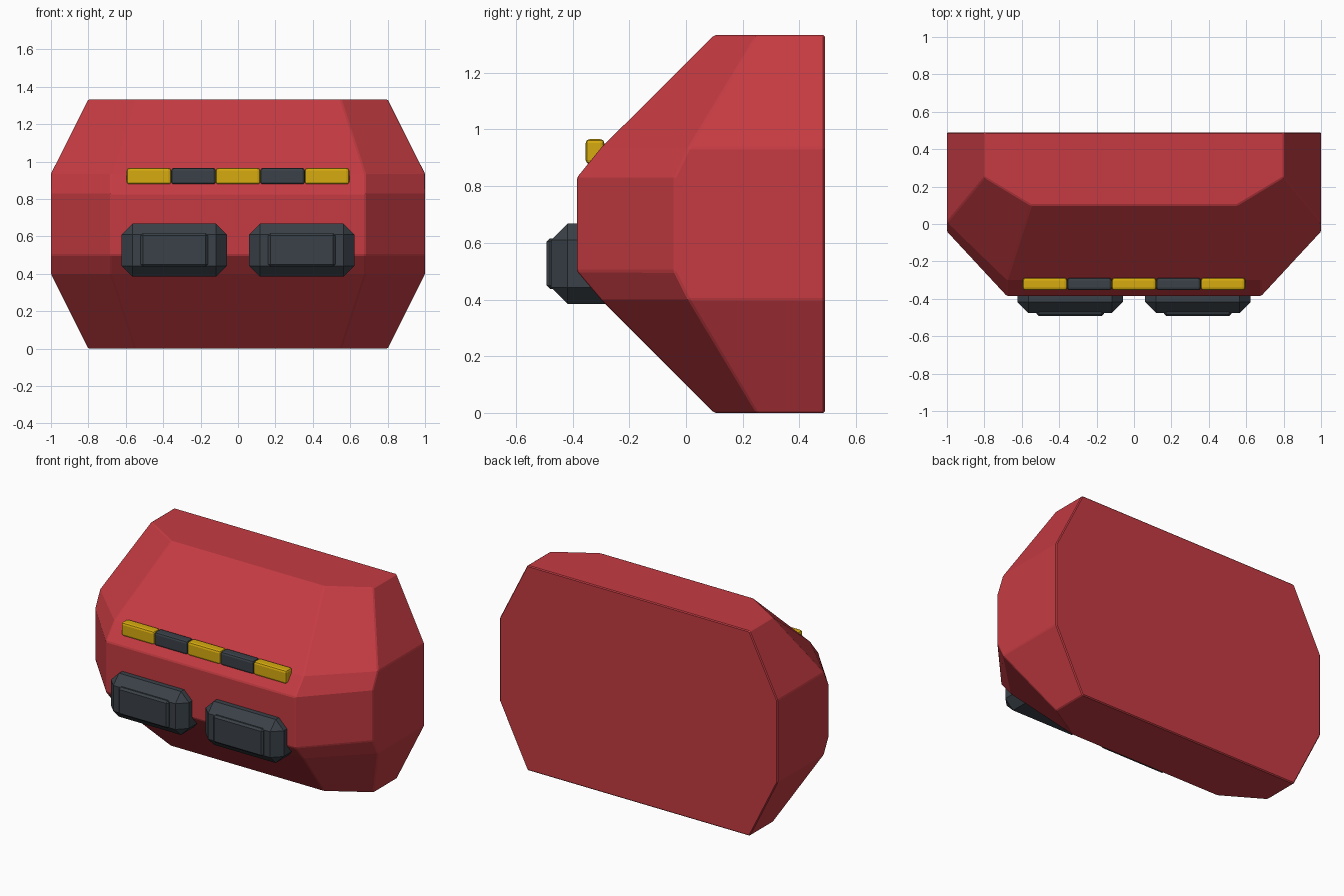
import bpy, bmesh, math
from mathutils import Vector

cube = bpy.data.objects.get("Cube")
if cube:
    bpy.data.objects.remove(cube, do_unlink=True)


def material(name, rgb):
    m = bpy.data.materials.new(name)
    m.use_nodes = True
    color = (*rgb, 1)
    m.diffuse_color = color
    m.node_tree.nodes["Principled BSDF"].inputs["Base Color"].default_value = color
    return m


RED = material("red shell", (0.56, 0.044, 0.055))
YELLOW = material("yellow stripe", (0.68, 0.41, 0.005))
DARK = material("dark grey rubber", (0.042, 0.053, 0.064))


def finish(name, bm, mat, bevel, segments=1):
    bmesh.ops.recalc_face_normals(bm, faces=bm.faces)
    mesh = bpy.data.meshes.new(name)
    bm.to_mesh(mesh)
    bm.free()
    mesh.materials.append(mat)
    obj = bpy.data.objects.new(name, mesh)
    bpy.context.collection.objects.link(obj)
    mod = obj.modifiers.new("edge bevel", "BEVEL")
    mod.width = bevel
    mod.segments = segments
    mod.limit_method = "ANGLE"
    mod.angle_limit = math.radians(25)
    return obj


def box(name, low, high, mat, bevel, segments=1):
    bm = bmesh.new()
    bmesh.ops.create_cube(bm, size=1)
    low, high = Vector(low), Vector(high)
    for v in bm.verts:
        v.co = (low + high) / 2 + v.co * (high - low)
    return finish(name, bm, mat, bevel, segments)


# Faceted shell lofted through horizontal rings: z, side x, side y, front x, front y
BACK = 0.49
END = (0.8, 0.25, 0.55, 0.1)
SHOULDER = (1, 0.01, 0.68, -0.3)
MIDDLE = (1, -0.04, 0.68, -0.385)
LEVELS = [(0, END), (0.4, SHOULDER), (0.5, MIDDLE),
          (0.83, MIDDLE), (0.935, SHOULDER), (1.333, END)]

bm = bmesh.new()
rings = []
for z, (sx, sy, fx, fy) in LEVELS:
    half = [(sx, BACK), (sx, sy), (fx, fy)]
    outline = half + [(-x, y) for x, y in reversed(half)]
    rings.append([bm.verts.new((x, y, z)) for x, y in outline])
for a, b in zip(rings, rings[1:]):
    for i in range(len(a)):
        j = (i + 1) % len(a)
        bm.faces.new((a[i], a[j], b[j], b[i]))
bm.faces.new(rings[0])
bm.faces.new(rings[-1])
bmesh.ops.dissolve_limit(bm, angle_limit=0.01, verts=bm.verts, edges=bm.edges)
finish("shell", bm, RED, 0.006)

# Row of alternating blocks above the pads
STEP = 0.238
for i in range(5):
    x = (i - 2) * STEP
    yellow = i % 2 == 0
    box(f"{'yellow' if yellow else 'dark'}_block_{i + 1}",
        (x - STEP / 2, -0.354, 0.878), (x + STEP / 2, -0.288, 0.966),
        YELLOW if yellow else DARK, 0.014, 2)

# Two chamfered bumper pads, each with a raised centre panel
for side, sign in (("left", 1), ("right", -1)):
    x = sign * 0.341
    box(f"{side}_pad", (x - 0.281, -0.476, 0.385), (x + 0.281, -0.2, 0.668), DARK, 0.058)
    box(f"{side}_pad_panel", (x - 0.18, -0.492, 0.438), (x + 0.18, -0.4, 0.616), DARK, 0.012)
